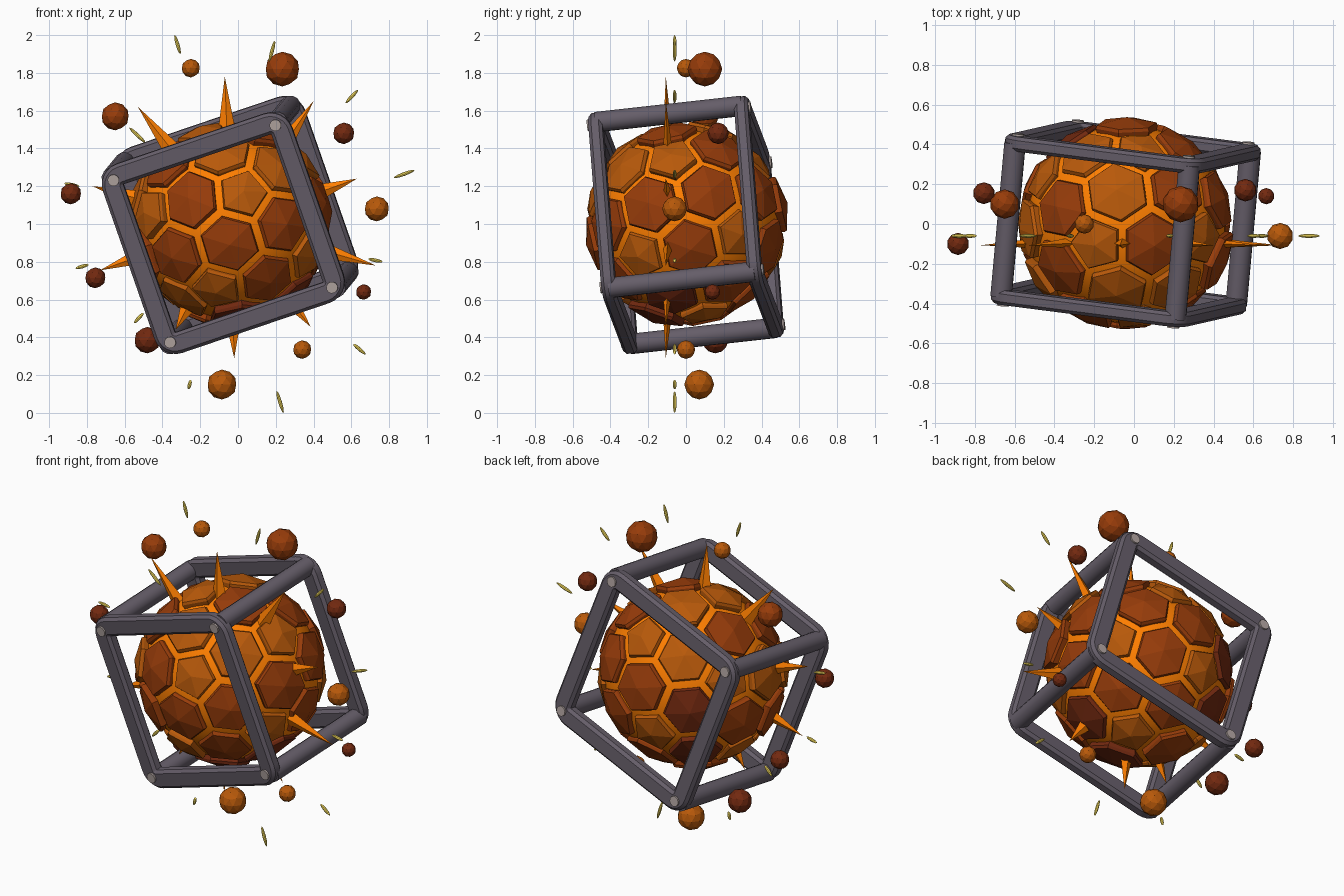
import bpy, bmesh, math, random
from mathutils import Vector, Matrix

if "Cube" in bpy.data.objects:
    bpy.data.objects.remove(bpy.data.objects["Cube"])

random.seed(4)
C = Vector((-0.04, 0, 1.0))


def mat(name, r, g, b):
    m = bpy.data.materials.new(name)
    m.diffuse_color = (r, g, b, 1)
    m.use_nodes = True
    m.node_tree.nodes["Principled BSDF"].inputs["Base Color"].default_value = m.diffuse_color
    return m


DARK = mat("dark_crust", .17, .022, .005)
RED = mat("red_crust", .31, .045, .003)
AMBER = mat("amber_crust", .48, .10, .003)
GLOW = mat("glow", 1.0, .21, 0)
STEEL = mat("steel", .13, .11, .14)
RIVET = mat("rivet", .45, .38, .36)
SPARK = mat("spark", 1.0, .78, .12)


def finish(name, bm, mats, smooth=False):
    bmesh.ops.recalc_face_normals(bm, faces=bm.faces)
    me = bpy.data.meshes.new(name)
    bm.to_mesh(me)
    bm.free()
    for m in mats:
        me.materials.append(m)
    ob = bpy.data.objects.new(name, me)
    bpy.context.collection.objects.link(ob)
    if smooth:
        bpy.ops.object.select_all(action='DESELECT')
        bpy.context.view_layer.objects.active = ob
        ob.select_set(True)
        bpy.ops.object.shade_smooth_by_angle(angle=math.radians(35))
    return ob


def basis(x, y, z, loc):
    m = Matrix((x, y, z)).transposed().to_4x4()
    m.translation = loc
    return m


# glowing core
bm = bmesh.new()
bmesh.ops.create_icosphere(bm, subdivisions=4, radius=.5, matrix=Matrix.Translation(C))
finish("core", bm, [GLOW], True)

# crust plates: dual cells of a 42-vertex icosphere
src = bmesh.new()
bmesh.ops.create_icosphere(src, subdivisions=2, radius=1)
ring = next(v.co for v in src.verts if len(v.link_edges) == 5 and .3 < v.co.z < .6)
xr = Vector((ring.x, ring.y, 0)).normalized()
local = basis(xr, Vector((0, 0, 1)).cross(xr), Vector((0, 0, 1)), Vector())
p = Vector((.13, -.935, .32)).normalized()
t = Vector((-1, 0, -.09))
t = (t - t.dot(p) * p).normalized()
src.transform(basis(t, p.cross(t), p, Vector()) @ local.inverted())
bm = bmesh.new()
for v in src.verts:
    n = v.co.normalized()
    ax = n.orthogonal().normalized()
    ay = n.cross(ax)
    cs = [f.calc_center_median().normalized() for f in v.link_faces]
    cs.sort(key=lambda c: math.atan2(c.dot(ay), c.dot(ax)))
    lift = random.uniform(-.006, .018)

    def loop(shrink, r):
        return [bm.verts.new(C + n.lerp(c, shrink).normalized() * (r + lift)) for c in cs]
    base, wall, top = loop(.86, .47), loop(.86, .514), loop(.80, .528)
    apex = bm.verts.new(C + n * (.540 + lift))
    k = 2 if len(cs) == 5 else random.choice((0, 1, 1, 1, 2))
    faces = [bm.faces.new(base[::-1])]
    for i in range(len(cs)):
        j = (i + 1) % len(cs)
        faces += [bm.faces.new((base[i], base[j], wall[j], wall[i])),
                  bm.faces.new((wall[i], wall[j], top[j], top[i])),
                  bm.faces.new((top[i], top[j], apex))]
    for f in faces:
        f.material_index = k
src.free()
finish("crust_plates", bm, [DARK, RED, AMBER])

# tilted cage: two rounded square rings joined by four bars
U = Vector((.855, -.11, .29)).normalized()
D = Vector((.09, .99, .11))
D = (D - D.dot(U) * U).normalized()
CAGE = basis(U, D, U.cross(D), Vector((-.042, 0, .995)))
H, R, DEPTH = .474, .06, .39
profile = [(.057, .02), (.04, .037), (-.04, .037), (-.057, .02),
           (-.057, -.02), (-.04, -.037), (.04, -.037), (.057, -.02)]
for name, side in (("front_ring", -1), ("back_ring", 1)):
    bm = bmesh.new()
    rows = []
    for q in range(4):
        mid = math.radians(45 + 90 * q)
        cx, cz = [math.copysign(H - R, f(mid)) for f in (math.cos, math.sin)]
        for s in range(7):
            a = math.radians(90 * q + 15 * s)
            rows.append([bm.verts.new(CAGE @ Vector((cx + (R + u) * math.cos(a), side * DEPTH + w,
                                                     cz + (R + u) * math.sin(a)))) for u, w in profile])
    for i, row in enumerate(rows):
        nxt = rows[(i + 1) % len(rows)]
        for j in range(8):
            k = (j + 1) % 8
            bm.faces.new((row[j], row[k], nxt[k], nxt[j]))
    finish(name, bm, [STEEL], True)

bars, rivets = bmesh.new(), bmesh.new()
TURN = Matrix.Rotation(math.pi / 2, 4, 'X')
h, hr = H - .008, H - .018
for sx in (-1, 1):
    for sz in (-1, 1):
        bmesh.ops.create_cone(bars, cap_ends=True, segments=12, radius1=.055, radius2=.055, depth=2 * DEPTH,
                              matrix=CAGE @ Matrix.Translation((sx * h, 0, sz * h)) @ TURN)
        for sy in (-1, 1):
            bmesh.ops.create_cone(rivets, cap_ends=True, segments=12, radius1=.031, radius2=.031, depth=.03,
                                  matrix=CAGE @ Matrix.Translation((sx * hr, sy * (DEPTH + .032), sz * hr)) @ TURN)
finish("cage_bars", bars, [STEEL], True)
finish("rivets", rivets, [RIVET], True)

# flame spikes radiating in one plane (tip x, z)
bm = bmesh.new()
for x, z in ((-.07, 1.78), (.40, 1.65), (.63, 1.24), (.73, .78), (.385, .455),
             (-.02, .29), (-.33, .44), (-.73, .755), (-.77, 1.20), (-.53, 1.62)):
    tip = Vector((x, -.107, z))
    c = Vector((C.x, -.08, C.z))
    start = c + (tip - c).normalized() * .44
    d = tip - start
    zax = d.normalized()
    xax = Vector((0, 1, 0)).cross(zax).normalized()
    m = basis(xax, zax.cross(xax), zax, (tip + start) / 2)
    bmesh.ops.create_cone(bm, cap_ends=True, segments=4, radius1=.055, radius2=0, depth=d.length,
                          matrix=m @ Matrix.Diagonal((1, .5, 1, 1)))
finish("flame_spikes", bm, [GLOW])

# floating chunks
bm = bmesh.new()
for x, y, z, r, k in ((.235, .10, 1.82, .092, 1), (-.25, 0, 1.825, .049, 2), (-.65, .10, 1.57, .074, 1),
                      (.56, .17, 1.48, .057, 0), (-.885, -.10, 1.16, .056, 0), (.735, -.06, 1.08, .066, 2),
                      (-.755, .155, .715, .055, 0), (.665, .14, .64, .041, 0), (-.48, .155, .385, .070, 0),
                      (.34, 0, .335, .049, 2), (-.085, .07, .15, .079, 2)):
    out = bmesh.ops.create_icosphere(bm, subdivisions=2, radius=r, matrix=Matrix.Translation((x, y, z)))
    for f in {f for v in out["verts"] for f in v.link_faces}:
        f.material_index = k
finish("floating_chunks", bm, [DARK, RED, AMBER])

# sparks (end points in x, z)
bm = bmesh.new()
for x1, z1, x2, z2 in ((-.335, 2.0, -.305, 1.9), (.195, 1.97, .165, 1.86), (.635, 1.71, .57, 1.64),
                       (.935, 1.285, .825, 1.245), (.765, .80, .69, .815), (.675, .31, .61, .365),
                       (.24, 0, .205, .115), (-.262, .125, -.25, .175), (-.55, .475, -.5, .53),
                       (-.86, .765, -.79, .785), (-.92, 1.215, -.84, 1.20), (-.575, 1.51, -.49, 1.43)):
    a, b = Vector((x1, -.06, z1)), Vector((x2, -.06, z2))
    m = Matrix.Translation((a + b) / 2) @ (b - a).to_track_quat('Z', 'Y').to_matrix().to_4x4()
    bmesh.ops.create_uvsphere(bm, u_segments=8, v_segments=6, radius=1,
                              matrix=m @ Matrix.Diagonal((.010, .010, (b - a).length / 2, 1)))
finish("sparks", bm, [SPARK], True)
